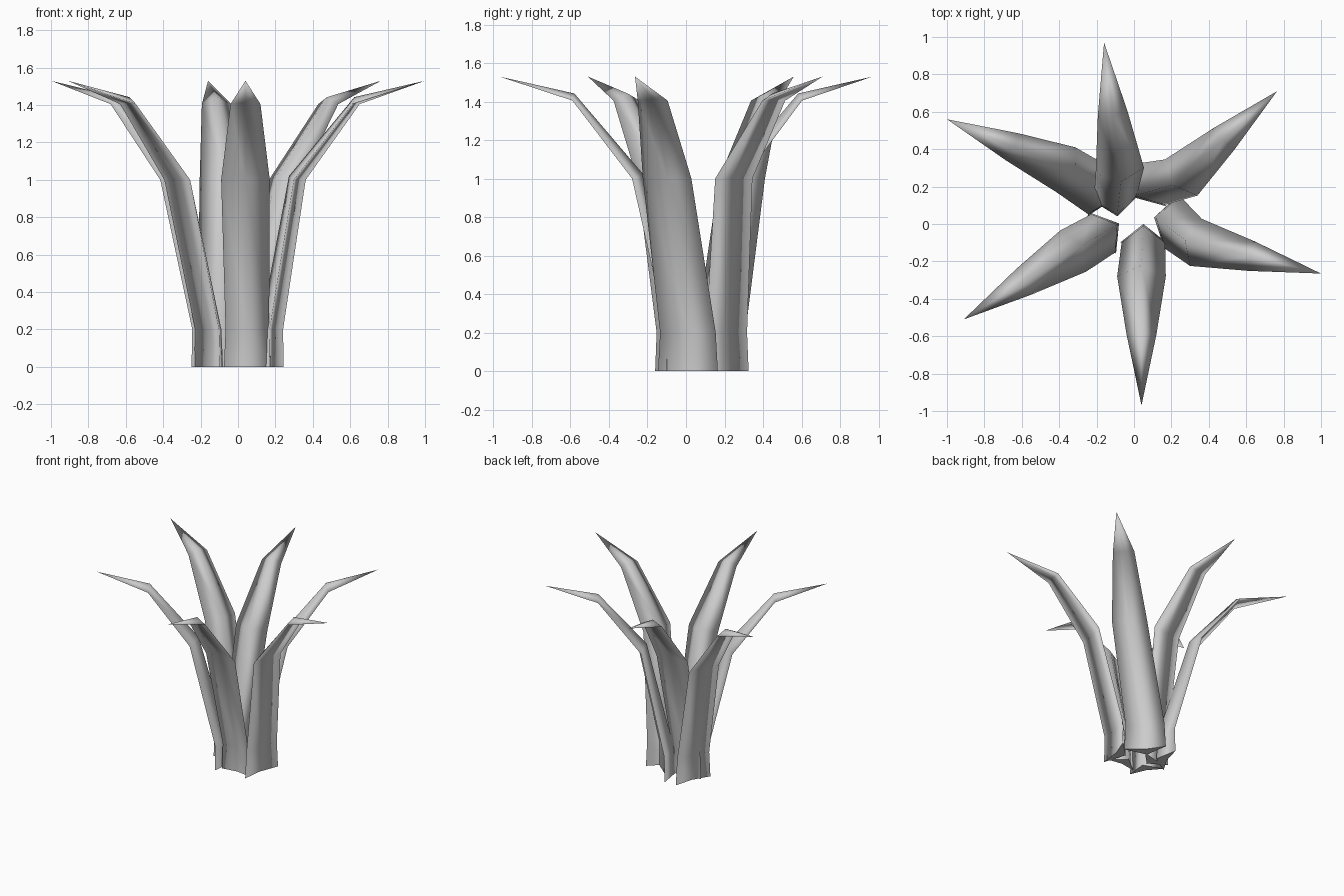
import bpy, bmesh, math
from mathutils import Vector

if "Cube" in bpy.data.objects:
    bpy.data.objects.remove(bpy.data.objects["Cube"])

# Each leaf: heading in degrees, tip (x, y), centre of the base (x, y), base half width
LEAVES = {
    "front_leaf":       (270, (0.04, -0.97), (0.05, -0.10), 0.125),
    "right_leaf":       (346, (1.00, -0.265), (0.205, 0.01), 0.16),
    "back_right_leaf":  (42,  (0.765, 0.71), (0.07, 0.21),  0.155),
    "back_leaf":        (97,  (-0.16, 0.97), (-0.10, 0.14), 0.125),
    "left_leaf":        (157, (-1.00, 0.56), (-0.19, 0.18), 0.15),
    "front_left_leaf":  (212, (-0.91, -0.51), (-0.165, -0.05), 0.13),
}


def make_leaf(name, heading, tip, base, base_w):
    a = math.radians(heading)
    out = Vector((math.cos(a), math.sin(a), 0))
    side = Vector((-out.y, out.x, 0))
    tip = Vector((*tip, 1.53))
    base = Vector((*base, 0))

    def at(p, z):
        return Vector((p.x, p.y, z))

    # Cross-sections: edge centre, half width, inward ridge offset, ridge rise
    rings = [
        (base, base_w, 0.10, 0.0),
        (at(base, 0.2), base_w * 0.93, 0.09, 0.0),
        (at(tip - out * 0.69, 1.0), 0.13, 0.06, 0.02),
        (at(tip - out * 0.38, 1.405), 0.08, 0.01, 0.037),
    ]
    # Closed section: inner ridge, nearly flat outer face with a midrib
    section = [(-1, 0), (0, 1), (1, 0), (0, 0.2)]
    n = len(section)
    bm = bmesh.new()
    loops = []
    for c, w, inward, rise in rings:
        shift = Vector((0, 0, rise)) - out * inward
        loops.append([bm.verts.new(c + side * (w * u) + shift * d) for u, d in section])
    point = bm.verts.new(tip)
    for lo, hi in zip(loops, loops[1:]):
        for k in range(n):
            j = (k + 1) % n
            bm.faces.new((lo[k], lo[j], hi[j], hi[k]))
    for k in range(n):
        bm.faces.new((loops[-1][k], loops[-1][(k + 1) % n], point))
    bottom = bm.faces.new(loops[0])
    bmesh.ops.recalc_face_normals(bm, faces=bm.faces)
    # Fully smooth blade, crisp base rim
    for f in bm.faces:
        f.smooth = f is not bottom
    for e in bottom.edges:
        e.smooth = False

    mesh = bpy.data.meshes.new(name)
    bm.to_mesh(mesh)
    bm.free()
    obj = bpy.data.objects.new(name, mesh)
    bpy.context.collection.objects.link(obj)


# Six folded blades around the centre
for leaf_name, spec in LEAVES.items():
    make_leaf(leaf_name, *spec)
